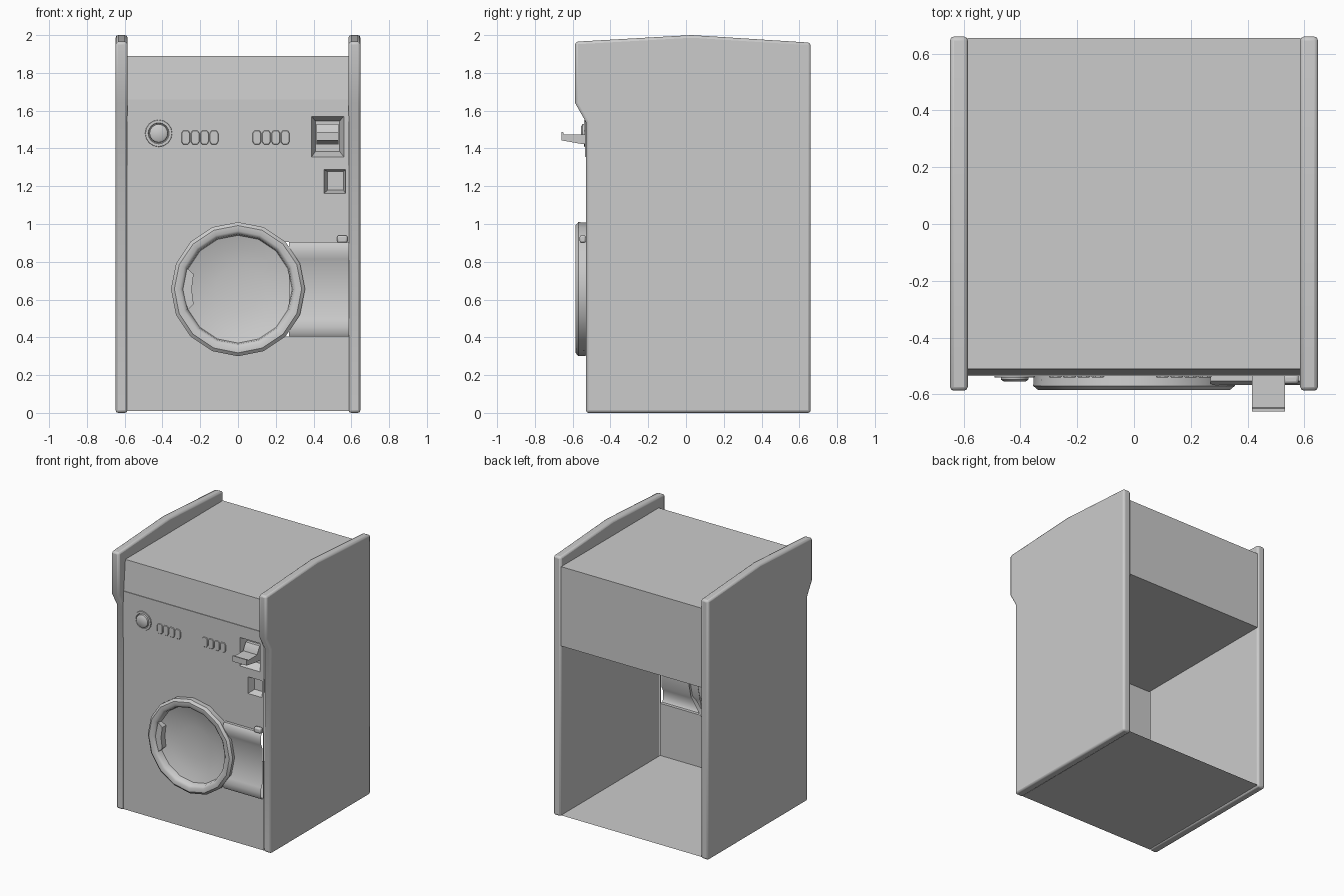
import bpy, bmesh, math
from mathutils import Vector

if "Cube" in bpy.data.objects:
    bpy.data.objects.remove(bpy.data.objects["Cube"])


def finish(bm, name, bevel=0, segs=2):
    bmesh.ops.remove_doubles(bm, verts=bm.verts[:], dist=1e-5)
    bmesh.ops.recalc_face_normals(bm, faces=bm.faces[:])
    me = bpy.data.meshes.new(name)
    bm.to_mesh(me)
    bm.free()
    ob = bpy.data.objects.new(name, me)
    bpy.context.collection.objects.link(ob)
    if bevel:
        m = ob.modifiers.new("edge", 'BEVEL')
        m.width, m.segments, m.limit_method = bevel, segs, 'ANGLE'
    bpy.ops.object.select_all(action='DESELECT')
    ob.select_set(True)
    bpy.context.view_layer.objects.active = ob
    bpy.ops.object.shade_smooth_by_angle(angle=math.radians(40))
    return ob


def prism(name, pts, lo, hi, axis='x', closed=True, bevel=0, segs=2):
    """Extrude a profile: (y,z) along x, or (x,z) along y. Open = bare sheet."""
    bm = bmesh.new()
    put = (lambda p, t: (t, p[0], p[1])) if axis == 'x' else (lambda p, t: (p[0], t, p[1]))
    a = [bm.verts.new(put(p, lo)) for p in pts]
    b = [bm.verts.new(put(p, hi)) for p in pts]
    n = len(pts)
    for i in range(n if closed else n - 1):
        j = (i + 1) % n
        bm.faces.new((a[i], a[j], b[j], b[i]))
    if closed:
        bm.faces.new(a)
        bm.faces.new(b[::-1])
    return finish(bm, name, bevel, segs)


def rect(x0, x1, z0, z1):
    return [(x0, z0), (x1, z0), (x1, z1), (x0, z1)]


def sheet(name, y, outer, holes, pockets):
    """Flat front sheet with open holes and tapered pockets (outer, inner, depth)."""
    bm = bmesh.new()
    edges = []

    def loop(pts, yy):
        return [bm.verts.new((px, yy, pz)) for px, pz in pts]

    for pts in [outer] + holes + [p[0] for p in pockets]:
        v = loop(pts, y)
        edges += [bm.edges.new((v[i], v[(i + 1) % len(v)])) for i in range(len(v))]
    bmesh.ops.triangle_fill(bm, edges=edges, use_beauty=True, normal=Vector((0, -1, 0)))
    for o, i_, depth in pockets:
        a, b = loop(o, y), loop(i_, y + depth)
        for i in range(4):
            j = (i + 1) % 4
            bm.faces.new((a[i], a[j], b[j], b[i]))
        bm.faces.new(b)
    return finish(bm, name)


def lathe(name, prof, cx, cz, n=16):
    """Revolve (radius, y) points about a front-to-back axis."""
    bm = bmesh.new()
    rings = [[bm.verts.new((cx + r * math.cos(2 * math.pi * k / n), y,
                            cz + r * math.sin(2 * math.pi * k / n))) for k in range(n)]
             for r, y in prof]
    for a, b in zip(rings, rings[1:]):
        for k in range(n):
            j = (k + 1) % n
            bm.faces.new((a[k], a[j], b[j], b[k]))
    bmesh.ops.dissolve_degenerate(bm, dist=1e-6, edges=bm.edges[:])
    return finish(bm, name)


W = 0.587
CZ = 0.655

# Side panels with stepped front and gabled top
side = [(-0.53, 0), (-0.53, 1.54), (-0.587, 1.64), (-0.587, 1.965), (0.03, 2.0),
        (0.66, 1.96), (0.66, 0)]
for s, nm in ((-1, "left"), (1, "right")):
    prism("side_panel_" + nm, side, *sorted((s * 0.585, s * 0.648)), bevel=0.014)

# Cabinet sheet: header, top, upper back and shelf; plus floor (lower back is open)
prism("cabinet_top", [(-0.53, 1.66), (-0.51, 1.89), (0.655, 1.89), (0.655, 1.65),
                      (0.655, 1.29), (-0.53, 1.29)], -W, W, closed=False)
prism("floor", [(-0.53, 0.01), (0.655, 0.01)], -W, W, closed=False)

# Lower front with door opening and coin return pocket
R = 0.34
opening = [(R * math.cos(math.radians(a)), CZ + R * math.sin(math.radians(a)))
           for a in [67.5 + 22.5 * k for k in range(11)]]
opening += [(0.23, CZ - 0.25), (0.58, CZ - 0.25), (0.58, CZ + 0.25), (0.23, CZ + 0.25)]
sheet("lower_front", -0.53, rect(-W, W, 0.01, 1.31), [opening],
      [(rect(0.455, 0.57, 1.162, 1.288), rect(0.475, 0.558, 1.18, 1.278), 0.05)])

# Control panel with tray pocket
sheet("control_panel", -0.535, rect(-W, W, 1.31, 1.66), [],
      [(rect(0.39, 0.56, 1.355, 1.57), rect(0.41, 0.538, 1.385, 1.545), 0.06)])
for z in (1.31, 1.66):
    prism("control_panel_lip", [(-0.535, z), (-0.53, z)], -W, W, closed=False)

# Dial
lathe("dial_ring", [(0.072, -0.534), (0.07, -0.541), (0.056, -0.541), (0.052, -0.534)], -0.42, 1.48)
lathe("dial", [(0.05, -0.533), (0.048, -0.548), (0.038, -0.555), (0, -0.555)], -0.42, 1.48)

# Two rows of four push buttons
for x0 in (-0.277, 0.1):
    for i in range(4):
        x = x0 + i * 0.05
        w, h = 0.023, 0.037
        prism("push_button", [(x - w, 1.458 - h * 0.6), (x - w * 0.6, 1.458 - h), (x + w * 0.6, 1.458 - h),
                              (x + w, 1.458 - h * 0.6), (x + w, 1.458 + h * 0.6), (x + w * 0.6, 1.458 + h),
                              (x - w * 0.6, 1.458 + h), (x - w, 1.458 + h * 0.6)],
              -0.54, -0.53, axis='y', bevel=0.003, segs=1)

# Coin tray sticking out of its pocket
prism("coin_tray", [(-0.475, 1.42), (-0.56, 1.425), (-0.66, 1.443), (-0.66, 1.486), (-0.65, 1.486),
                    (-0.646, 1.474), (-0.53, 1.474), (-0.53, 1.48), (-0.5, 1.53), (-0.475, 1.53)],
      0.415, 0.532)

# Round door: rim and shallow dished window
lathe("door_rim", [(0.352, -0.525), (0.355, -0.57), (0.337, -0.585), (0.308, -0.585), (0.292, -0.572),
                   (0.285, -0.535)], 0, CZ)
lathe("door_window", [(0.286, -0.536), (0.22, -0.515), (0.12, -0.5), (0, -0.495)], 0, CZ)
prism("door_grip", [(-0.298, 0.655), (-0.272, 0.768), (-0.235, 0.735), (-0.245, 0.655),
                    (-0.235, 0.575), (-0.265, 0.545)], -0.57, -0.515, axis='y')

# Hinge cover: two rounded arms joined by a lower web, open behind
half = [(0.25, -0.528), (0.25, -0.552), (0.235, -0.562), (0.2, -0.566), (0.16, -0.56), (0.13, -0.545)]
cover = [(y, CZ + h) for h, y in half] + [(y, CZ - h) for h, y in reversed(half)]
prism("hinge_cover", cover, 0.27, W, closed=False)
prism("hinge_pin", rect(-0.563, -0.53, 0.9, 0.94), 0.525, 0.58, bevel=0.01)
